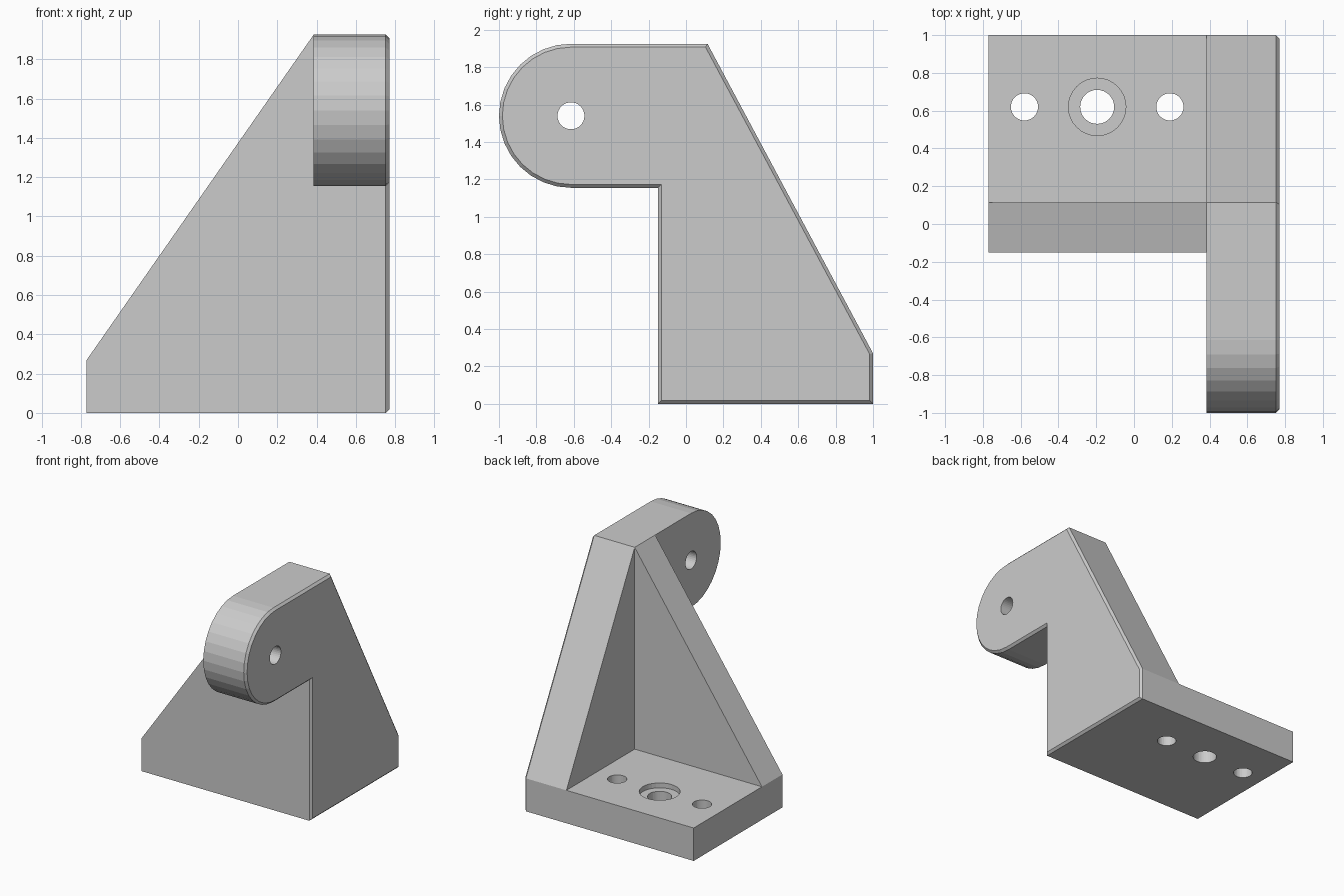
import bpy, bmesh
from math import pi, sin, cos
from mathutils import Vector

if "Cube" in bpy.data.objects:
    bpy.data.objects.remove(bpy.data.objects["Cube"])

X0, X1, X2 = -0.77, 0.385, 0.77      # left side, inner face of arm plate, right side
Y0, Y1, Y2 = -0.15, 0.115, 1.0       # front, back of upright web, back
BASE_H, TOP = 0.27, 1.925
EYE_Y, EYE_Z, EYE_R = -0.615, 1.54, 0.385


def prism(name, points, push, chamfer=0):
    """Extrude a closed profile; optionally chamfer the rim of the far cap."""
    bm = bmesh.new()
    face = bm.faces.new([bm.verts.new(p) for p in points])
    out = bmesh.ops.extrude_face_region(bm, geom=[face], use_keep_orig=True)
    far = [v for v in out["geom"] if isinstance(v, bmesh.types.BMVert)]
    cap = [f for f in out["geom"] if isinstance(f, bmesh.types.BMFace)][0]
    bmesh.ops.translate(bm, verts=far, vec=Vector(push))
    bmesh.ops.recalc_face_normals(bm, faces=bm.faces)
    if chamfer:
        bmesh.ops.bevel(bm, geom=list(cap.edges), offset=chamfer,
                        offset_type='OFFSET', segments=1, affect='EDGES')
    mesh = bpy.data.meshes.new(name)
    bm.to_mesh(mesh)
    bm.free()
    obj = bpy.data.objects.new(name, mesh)
    bpy.context.collection.objects.link(obj)
    return obj


def cylinder(name, loc, radius, depth, rot=(0, 0, 0)):
    bpy.ops.mesh.primitive_cylinder_add(vertices=32, radius=radius, depth=depth,
                                        location=loc, rotation=rot)
    bpy.context.object.name = name
    return bpy.context.object


def combine(target, other, operation):
    """Apply a boolean and drop the helper object."""
    mod = target.modifiers.new(operation.lower(), 'BOOLEAN')
    mod.operation, mod.object, mod.solver = operation, other, 'EXACT'
    bpy.context.view_layer.objects.active = target
    bpy.ops.object.modifier_apply(modifier=mod.name)
    bpy.data.objects.remove(other)


# Arm plate with rounded eye, chamfered on its outer side
arc = [(X1, EYE_Y + EYE_R * cos(a), EYE_Z + EYE_R * sin(a))
       for a in (pi / 2 + pi * i / 16 for i in range(17))]
profile = [(X1, Y0, 0), (X1, Y2, 0), (X1, Y2, BASE_H), (X1, Y1, TOP)]
profile += arc + [(X1, Y0, EYE_Z - EYE_R)]
bracket = prism("bracket", profile, (X2 - X1, 0, 0), 0.018)

# Base plate joined with the sloping upright web
base = prism("base_plate", [(X0, Y1, 0), (X1, Y1, 0), (X1, Y2, 0), (X0, Y2, 0)],
             (0, 0, BASE_H))
web = prism("upright_web", [(X0, Y0, 0), (X1, Y0, 0), (X1, Y0, TOP), (X0, Y0, BASE_H)],
            (0, Y1 - Y0, 0))
combine(bracket, web, 'UNION')
combine(bracket, base, 'UNION')

# Bolt holes, counterbore and pivot hole
for x, r in ((-0.58, 0.072), (-0.195, 0.09), (0.19, 0.072)):
    combine(bracket, cylinder("bolt_cutter", (x, 0.62, 0.1), r, 1), 'DIFFERENCE')
combine(bracket, cylinder("counterbore_cutter", (-0.195, 0.62, BASE_H + 0.06), 0.152, 0.2),
        'DIFFERENCE')
combine(bracket, cylinder("pivot_cutter", (0.58, EYE_Y, EYE_Z), 0.072, 1, (0, pi / 2, 0)),
        'DIFFERENCE')

# Clean up flat seams left by the unions
bm = bmesh.new()
bm.from_mesh(bracket.data)
bmesh.ops.remove_doubles(bm, verts=bm.verts, dist=1e-5)
bmesh.ops.dissolve_limit(bm, angle_limit=0.002, verts=bm.verts, edges=bm.edges)
bm.to_mesh(bracket.data)
bm.free()
